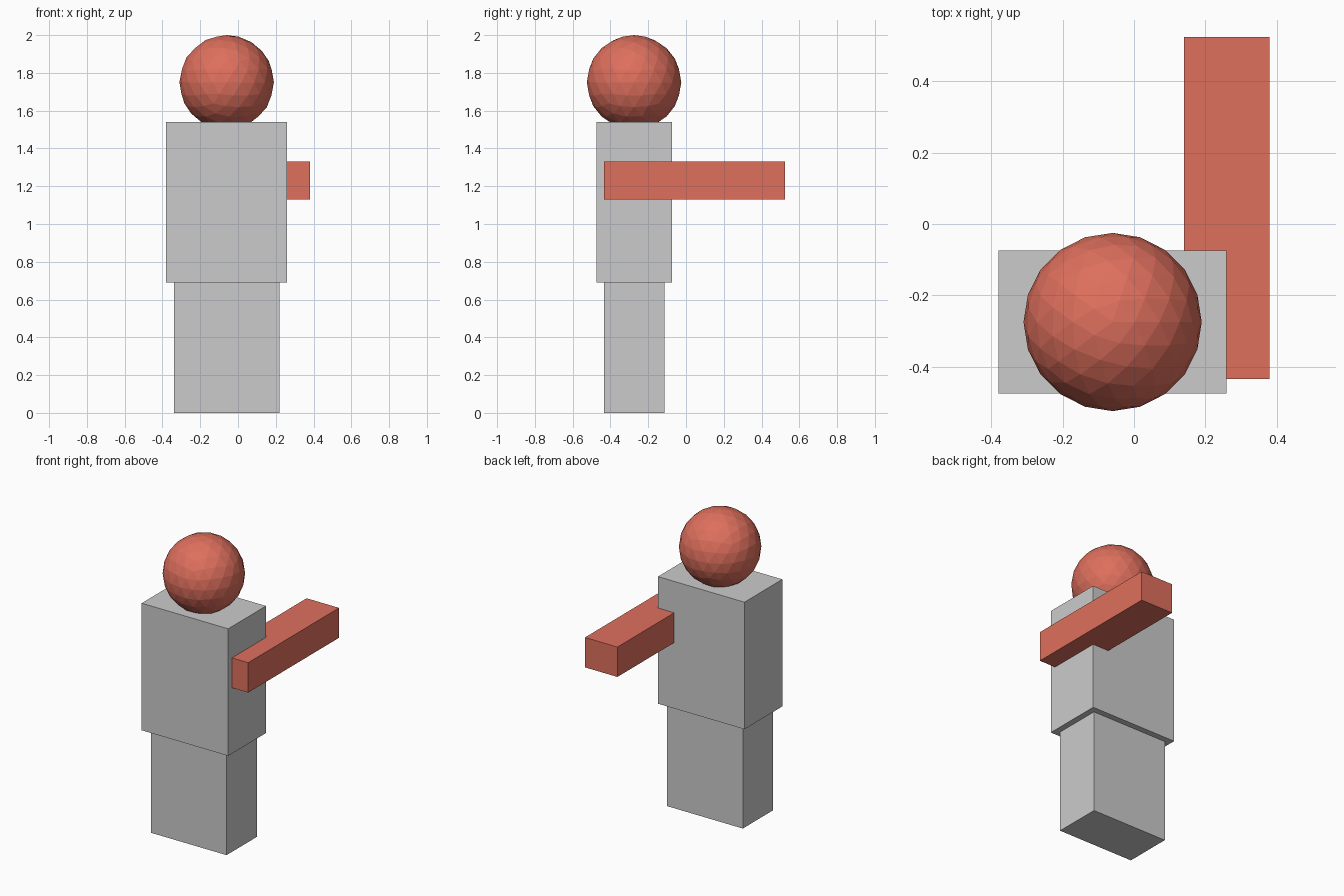
import bpy

if "Cube" in bpy.data.objects:
    bpy.data.objects.remove(bpy.data.objects["Cube"])

red = bpy.data.materials.new("red")
red.diffuse_color = (0.73, 0.16, 0.11, 1)
red.use_nodes = True
red.node_tree.nodes["Principled BSDF"].inputs["Base Color"].default_value = red.diffuse_color


def box(name, low, high, mat=None):
    """Axis-aligned box between two corners."""
    centre = [(a + b) / 2 for a, b in zip(low, high)]
    bpy.ops.mesh.primitive_cube_add(size=1, location=centre)
    ob = bpy.context.object
    ob.name = name
    ob.scale = [b - a for a, b in zip(low, high)]
    bpy.ops.object.transform_apply(location=False, rotation=False, scale=True)
    if mat:
        ob.data.materials.append(mat)
    return ob


# Lower body and torso
box("legs", (-0.34, -0.435, 0), (0.22, -0.115, 0.69))
box("torso", (-0.38, -0.475, 0.69), (0.26, -0.075, 1.54))

# Single arm reaching towards +y, partly sunk into the torso
box("arm", (0.14, -0.435, 1.13), (0.38, 0.525, 1.33), red)

# Faceted head, sunk slightly into the torso
bpy.ops.mesh.primitive_ico_sphere_add(subdivisions=3, radius=0.25,
                                      location=(-0.06, -0.275, 1.75))
head = bpy.context.object
head.name = "head"
head.data.materials.append(red)
